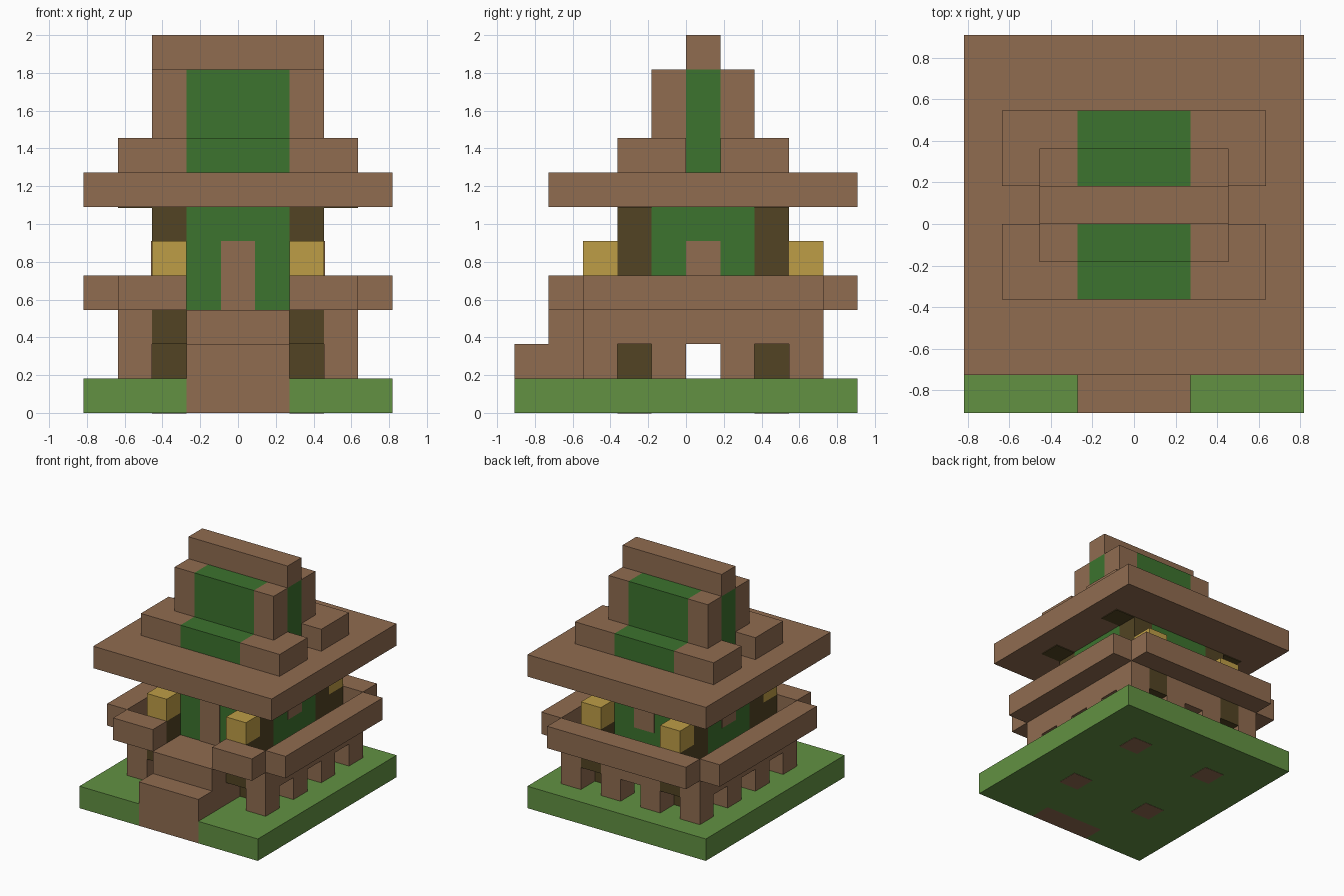
import bpy
import bmesh
from mathutils import Matrix, Vector

default = bpy.data.objects.get("Cube")
if default:
    bpy.data.objects.remove(default)

UNIT = 2 / 11                       # one block
CENTRE = Vector((4.5, 5, 0))        # grid is 9 wide, 10 deep, 11 high
THIN = 0.03                         # painted plate thickness, in blocks


def material(name, rgb):
    linear = [((c / 255 + 0.055) / 1.055) ** 2.4 for c in rgb] + [1]
    mat = bpy.data.materials.new(name)
    mat.use_nodes = True
    mat.diffuse_color = linear
    bsdf = mat.node_tree.nodes["Principled BSDF"]
    bsdf.inputs["Base Color"].default_value = linear
    bsdf.inputs["Roughness"].default_value = 0.9
    return mat


BROWN = material("warm_brown", (144, 108, 80))
DARK = material("dark_wood", (82, 68, 35))
GRASS = material("grass_green", (98, 145, 66))
GREEN = material("wall_green", (60, 115, 46))
YELLOW = material("lantern_yellow", (190, 157, 70))


def blocks(name, mat, *boxes):
    """One object made of boxes, each (low corner, high corner) in blocks."""
    bm = bmesh.new()
    for low, high in boxes:
        low, high = Vector(low), Vector(high)
        place = Matrix.Translation(((low + high) / 2 - CENTRE) * UNIT)
        bmesh.ops.create_cube(bm, size=1, matrix=place @ Matrix.Diagonal((*(high - low) * UNIT, 1)))
    mesh = bpy.data.meshes.new(name)
    bm.to_mesh(mesh)
    bm.free()
    mesh.materials.append(mat)
    obj = bpy.data.objects.new(name, mesh)
    bpy.context.collection.objects.link(obj)
    return obj


def column(x, y, z0, z1):
    return (x, y, z0), (x + 1, y + 1, z1)


def mirrored(*boxes):
    """The boxes plus their copies on the other side of x = 0."""
    return [*boxes, *(((9 - h[0], *l[1:]), (9 - l[0], *h[1:])) for l, h in boxes)]


# Ground slab with the entrance steps set into its front edge
blocks("ground", GRASS, ((0, 1, 0), (9, 10, 1)), *mirrored(((0, 0, 0), (3, 1, 1))))
blocks("front_step", BROWN, ((3, 0, 0), (6, 1, 2)))
blocks("landing", BROWN, ((3, 1, 1), (6, 2, 3)))
blocks("pillar_footings", BROWN,
       *mirrored(*(((2, y, 0), (3, y + 1, THIN / 2)) for y in (3, 7))))
for obj in [bpy.data.objects["pillar_footings"]]:
    obj.location.z = -0.002

# Raised floor on stilts, with two dark beams running front to back
blocks("stilts", BROWN,
       *mirrored(*(column(1, y, 1, 2) for y in (2, 4, 6, 8))),
       *mirrored(*(column(3, y, 1, 2) for y in (2, 8))))
blocks("floor", BROWN, ((3, 2, 2), (6, 9, 3)), *mirrored(((1, 2, 2), (2, 9, 3))))
blocks("floor_beams", DARK, *mirrored(((2, 2, 2), (3, 9, 3))))

# Balcony rails
blocks("side_rails", BROWN, *mirrored(((0, 2, 3), (1, 9, 4))))
blocks("front_rails", BROWN, *mirrored(((1, 1, 3), (3, 2, 4))))
blocks("back_rail", BROWN, ((1, 9, 3), (8, 10, 4)))

# Corner pillars, lanterns and their posts
blocks("lower_pillars", DARK, *mirrored(*(column(2, y, 1, 2) for y in (3, 7))))
blocks("upper_pillars", DARK, *mirrored(*(column(2, y, 3, 6) for y in (3, 7))))
blocks("lantern_posts", DARK, *mirrored(*(column(2, y, 3, 4) for y in (2, 8))))
blocks("lanterns", YELLOW, *mirrored(*(column(2, y, 4, 5) for y in (2, 8))))

# House walls, door and windows
blocks("walls", GREEN, ((3, 3, 3), (6, 8, 6)), *mirrored(((2, 4, 3), (3, 7, 6))))
blocks("door", BROWN, ((4, 3 - THIN, 3), (5, 3, 5)))
blocks("back_window", BROWN, ((4, 8, 4), (5, 8 + THIN, 5)))
blocks("side_windows", BROWN, *mirrored(((2 - THIN, 5, 4), (2, 6, 5))))

# Wide roof slab with dark beam ends underneath
blocks("roof_slab", BROWN, ((0, 1, 6), (9, 10, 7)))
blocks("roof_beam_ends", DARK,
       *mirrored(*(((1, y, 6 - THIN), (2, y + 1, 6)) for y in (3, 7))))

# Stepped upper roof: brown ends, green middle, ridge on top
blocks("roof_step_ends", BROWN, *mirrored(*(((1, y, 7), (3, y + 2, 8)) for y in (3, 6))))
blocks("roof_step_middles", GREEN, *(((3, y, 7), (6, y + 2, 8)) for y in (3, 6)))
blocks("gable_ends", BROWN, *mirrored(*(column(2, y, 8, 10) for y in (4, 6))))
blocks("gable_middles", GREEN, *(((3, y, 8), (6, y + 1, 10)) for y in (4, 6)))
blocks("gable_core", GREEN, ((2, 5, 7), (7, 6, 10)))
blocks("ridge", BROWN, ((2, 5, 10), (7, 6, 11)))
